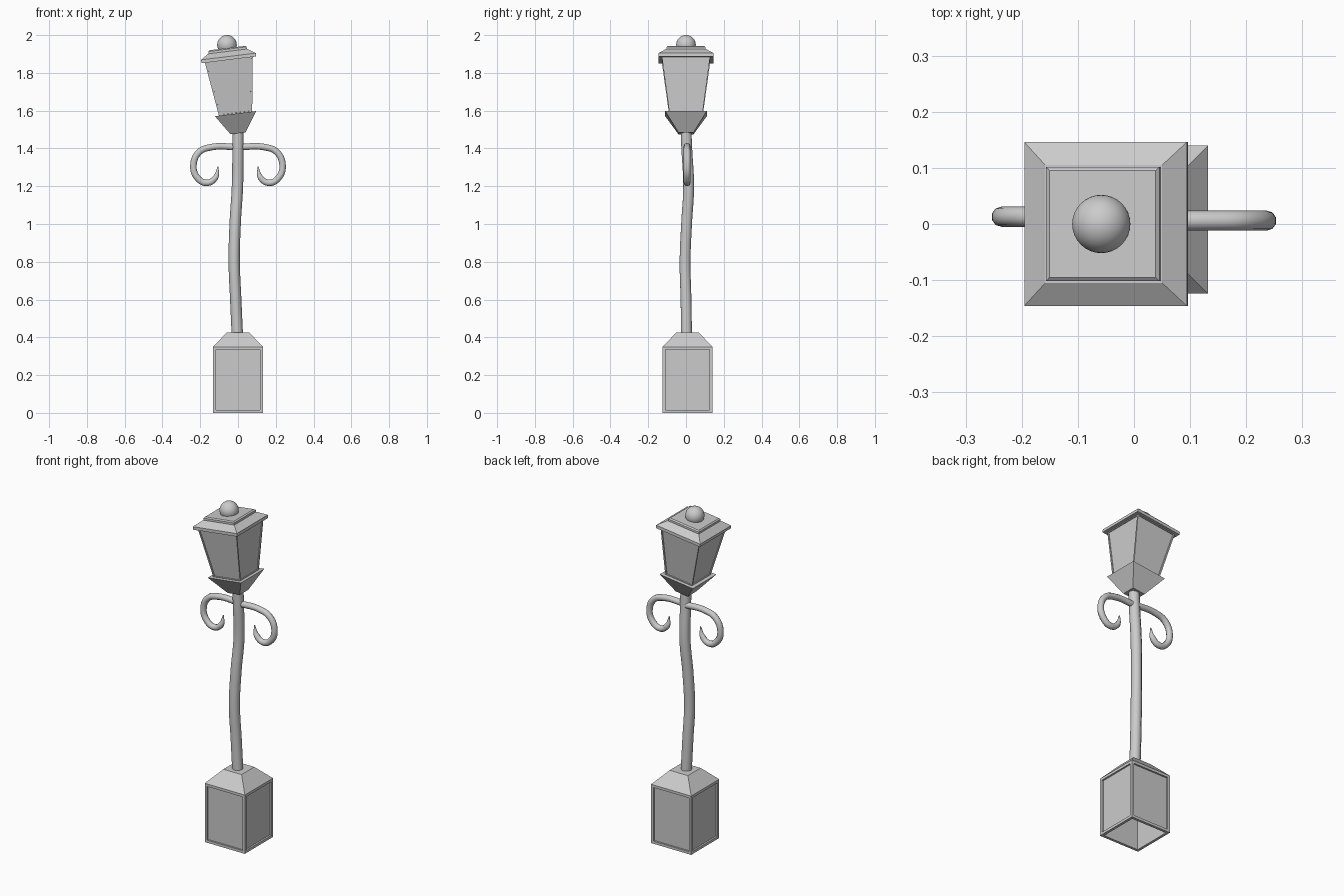
import bpy, bmesh, math
from mathutils import Matrix, Vector

cube = bpy.data.objects.get("Cube")
if cube:
    bpy.data.objects.remove(cube)

grey = bpy.data.materials.new("light_grey")
GREY = (0.6, 0.6, 0.6, 1)
grey.diffuse_color = GREY
grey.use_nodes = True
grey.node_tree.nodes["Principled BSDF"].inputs["Base Color"].default_value = GREY


def finish(name, bm, matrix=Matrix()):
    bmesh.ops.recalc_face_normals(bm, faces=bm.faces)
    mesh = bpy.data.meshes.new(name)
    bm.to_mesh(mesh)
    bm.free()
    mesh.materials.append(grey)
    obj = bpy.data.objects.new(name, mesh)
    bpy.context.collection.objects.link(obj)
    obj.matrix_world = matrix
    return obj


def square_stack(profile):
    """Solid of square sections; profile lists (half width, height)."""
    bm = bmesh.new()
    rings = []
    for w, z in profile:
        rings.append([bm.verts.new((sx * w, sy * w, z))
                      for sx, sy in ((-1, -1), (1, -1), (1, 1), (-1, 1))])
    for low, high in zip(rings, rings[1:]):
        for i in range(4):
            j = (i + 1) % 4
            bm.faces.new((low[i], low[j], high[j], high[i]))
    bm.faces.new(rings[0][::-1])
    bm.faces.new(rings[-1])
    bm.normal_update()
    return bm


def inset(bm, faces, border, depth):
    bmesh.ops.inset_individual(bm, faces=faces, thickness=border)
    for f in faces:
        move = -f.normal.copy() * depth
        moved = bmesh.ops.extrude_discrete_faces(bm, faces=[f])["faces"]
        bmesh.ops.translate(bm, vec=move, verts=moved[0].verts)


def tube(name, points, thickness, radii=None):
    """Smooth bent tube through the points."""
    curve = bpy.data.curves.new(name, "CURVE")
    curve.dimensions = "3D"
    curve.bevel_depth = thickness
    curve.bevel_resolution = 3
    curve.resolution_u = 8
    curve.use_fill_caps = True
    spline = curve.splines.new("BEZIER")
    spline.bezier_points.add(len(points) - 1)
    for i, (bp, p) in enumerate(zip(spline.bezier_points, points)):
        bp.co = p
        bp.handle_left_type = bp.handle_right_type = "AUTO"
        bp.radius = radii[i] if radii else 1
    curve.materials.append(grey)
    obj = bpy.data.objects.new(name, curve)
    bpy.context.collection.objects.link(obj)
    smooth(obj, convert=True)


def smooth(obj, convert=False):
    bpy.ops.object.select_all(action="DESELECT")
    obj.select_set(True)
    bpy.context.view_layer.objects.active = obj
    if convert:
        bpy.ops.object.convert(target="MESH")
    bpy.ops.object.shade_smooth_by_angle(angle=math.radians(50))


# Pedestal: recessed side panels, open hollow underside, sloped top
bm = square_stack([(0.132, 0), (0.132, 0.35), (0.06, 0.425)])
sides = [f for f in bm.faces if abs(f.normal.z) < 0.1]
under = [f for f in bm.faces if f.normal.z < -0.9]
inset(bm, sides, 0.022, 0.01)
inset(bm, under, 0.022, 0.33)
finish("pedestal", bm, Matrix.Translation((0, 0.008, 0)))

# Gently bent post
tube("post", [(-0.003, 0.003, 0.4), (-0.012, 0, 0.6), (-0.02, -0.005, 0.8),
              (-0.015, 0.003, 1.0), (-0.003, 0.014, 1.2),
              (0, 0.004, 1.4), (0, 0, 1.5)], 0.03)

# Scroll brackets, mirrored across the post
scroll = [(0, 1.407), (0.14, 1.407), (0.205, 1.381), (0.236, 1.31),
          (0.215, 1.245), (0.165, 1.218), (0.12, 1.245), (0.105, 1.305)]
taper = [1, 1, 1, 1, 1, 1, 0.9, 0.15]
for side, name, y in ((1, "left_scroll", 0.006), (-1, "right_scroll", 0.013)):
    tube(name, [(side * x, y, z) for x, z in scroll], 0.018, taper)

# Lantern head leans to the model's right
lean = Matrix.Translation((0, 0, 1.48)) @ Matrix.Rotation(math.radians(-7.1), 4, "Y")

finish("lantern_cup", square_stack([(0.04, 0), (0.11, 0.105)]), lean)

bm = square_stack([(0.088, 0.1), (0.128, 0.395)])
panes = [f for f in bm.faces if abs(f.normal.z) < 0.5]
inset(bm, panes, 0.012, 0.005)
finish("lantern_body", bm, lean)

finish("lantern_brim", square_stack([(0.146, 0.392), (0.146, 0.41), (0.105, 0.437)]), lean)
finish("lantern_cap", square_stack([(0.102, 0.43), (0.102, 0.449), (0.095, 0.455)]), lean)

# Ball finial
bm = bmesh.new()
bmesh.ops.create_uvsphere(bm, u_segments=32, v_segments=16, radius=0.052)
smooth(finish("finial", bm, lean @ Matrix.Translation((0, 0, 0.472))))
